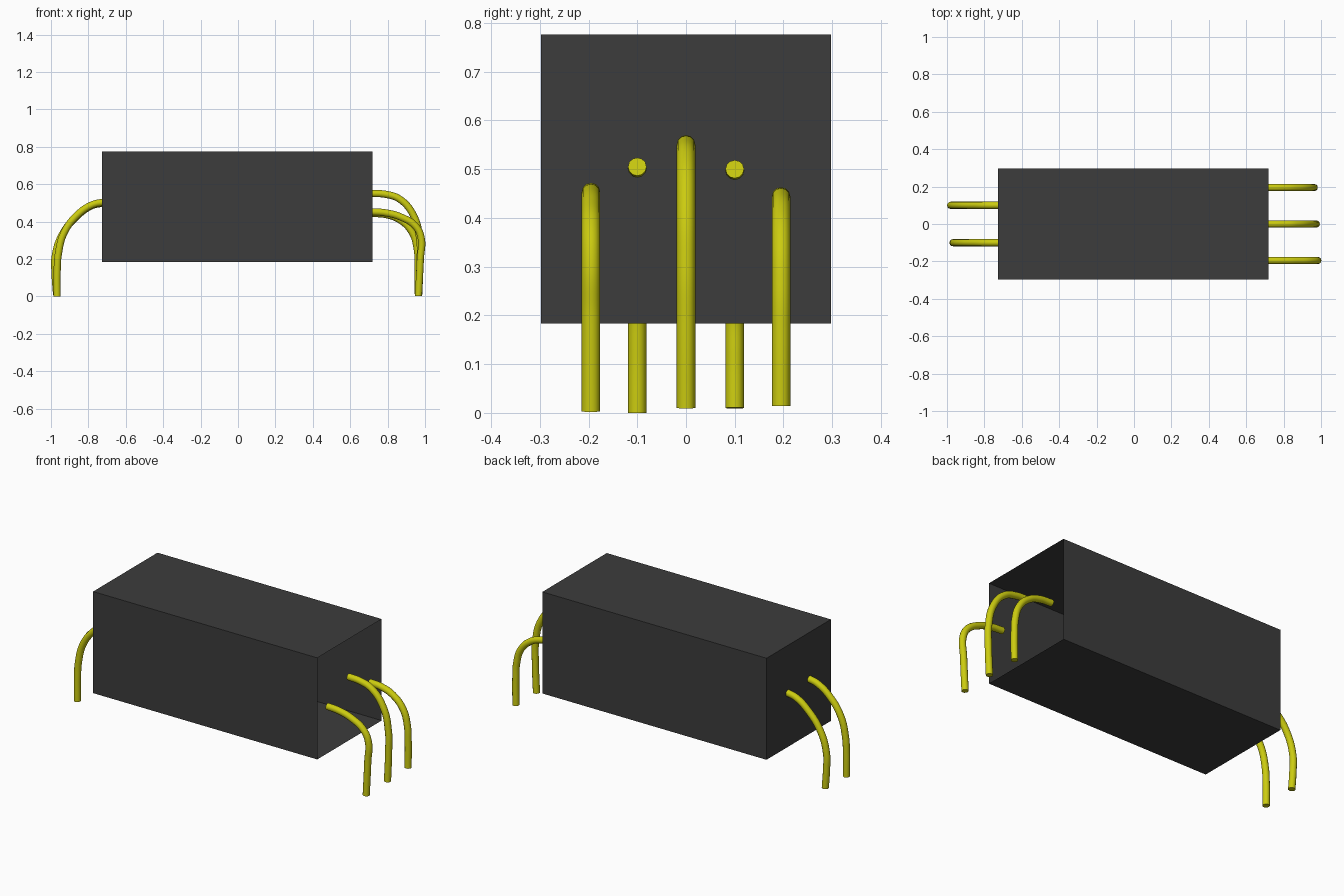
import bpy
import bmesh

cube = bpy.data.objects.get("Cube")
if cube:
    bpy.data.objects.remove(cube, do_unlink=True)


def make_material(name, rgb):
    mat = bpy.data.materials.new(name)
    mat.use_nodes = True
    mat.diffuse_color = (*rgb, 1)
    bsdf = next(n for n in mat.node_tree.nodes if n.type == 'BSDF_PRINCIPLED')
    bsdf.inputs["Base Color"].default_value = (*rgb, 1)
    return mat


charcoal = make_material("charcoal", (0.045, 0.045, 0.045))
yellow = make_material("yellow", (0.6, 0.6, 0.005))


# Thin-walled housing, open at the +x end
X0, X1, HALF_Y, Z0, Z1 = -0.728, 0.72, 0.297, 0.183, 0.776
bm = bmesh.new()
bmesh.ops.create_cube(bm, size=1)
for v in bm.verts:
    v.co.x = X1 if v.co.x > 0 else X0
    v.co.y = HALF_Y if v.co.y > 0 else -HALF_Y
    v.co.z = Z1 if v.co.z > 0 else Z0
bm.normal_update()
bmesh.ops.delete(bm, geom=[f for f in bm.faces if f.normal.x > 0.5],
                 context='FACES_ONLY')
mesh = bpy.data.meshes.new("housing")
bm.to_mesh(mesh)
bm.free()
mesh.materials.append(charcoal)
bpy.context.collection.objects.link(bpy.data.objects.new("housing", mesh))


# Round wire bent down from the housing, following an x-z path at one y
def make_wire(name, y, path):
    curve = bpy.data.curves.new(name, 'CURVE')
    curve.dimensions = '3D'
    curve.bevel_depth = 0.019
    curve.bevel_resolution = 4
    curve.resolution_u = 10
    curve.use_fill_caps = True
    spline = curve.splines.new('BEZIER')
    spline.bezier_points.add(len(path) - 1)
    for point, (x, z) in zip(spline.bezier_points, path):
        point.co = (x, y, z)
        point.handle_left_type = point.handle_right_type = 'AUTO'
    curve.materials.append(yellow)
    obj = bpy.data.objects.new(name, curve)
    bpy.context.collection.objects.link(obj)
    bpy.ops.object.select_all(action='DESELECT')
    obj.select_set(True)
    bpy.context.view_layer.objects.active = obj
    bpy.ops.object.convert(target='MESH')
    bpy.ops.object.shade_smooth_by_angle(angle=0.8)


# Three wires at the open end
make_wire("front_wire", -0.195, [(0.715, 0.453), (0.79, 0.447), (0.87, 0.425),
          (0.95, 0.375), (0.979, 0.315), (0.975, 0.2), (0.965, 0.003)])
make_wire("middle_wire", 0.0, [(0.715, 0.551), (0.79, 0.546), (0.865, 0.52),
          (0.94, 0.43), (0.972, 0.3), (0.973, 0.18), (0.966, 0.01)])
make_wire("rear_wire", 0.195, [(0.715, 0.444), (0.79, 0.438), (0.865, 0.41),
          (0.93, 0.345), (0.957, 0.26), (0.963, 0.16), (0.962, 0.014)])

# Two wires at the closed end, poking just through the wall
make_wire("closed_end_front_wire", -0.1, [(-0.715, 0.505), (-0.78, 0.49),
          (-0.86, 0.435), (-0.93, 0.34), (-0.96, 0.23), (-0.967, 0.13), (-0.967, 0.0)])
make_wire("closed_end_rear_wire", 0.1, [(-0.715, 0.5), (-0.78, 0.486),
          (-0.86, 0.43), (-0.94, 0.33), (-0.978, 0.21), (-0.978, 0.12), (-0.97, 0.01)])
